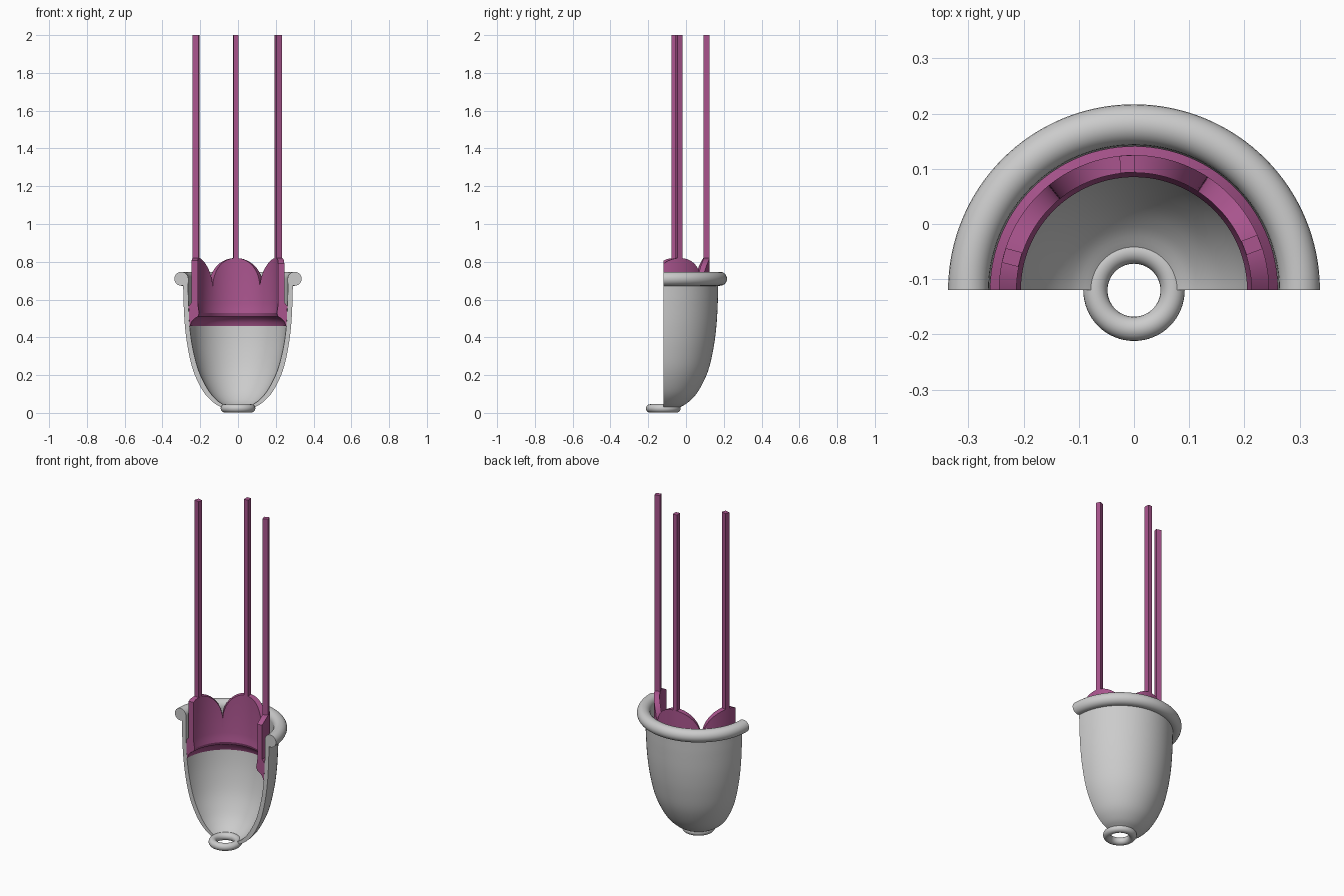
import bpy, bmesh, math
from mathutils import Vector

if "Cube" in bpy.data.objects:
    bpy.data.objects.remove(bpy.data.objects["Cube"])

CY = -0.12                      # axis of the half cup; the section plane is y = CY
PETAL_CENTRES = (21, 93, 165)   # degrees, 72 apart
HALF = 36

pink = bpy.data.materials.new("pink")
pink.diffuse_color = (0.40, 0.09, 0.27, 1)
pink.use_nodes = True
pink.node_tree.nodes["Principled BSDF"].inputs["Base Color"].default_value = pink.diffuse_color


def spline(pts, n=5):
    """Smooth curve through the points."""
    p = [Vector(q) for q in pts]
    p = [2 * p[0] - p[1]] + p + [2 * p[-1] - p[-2]]
    out = []
    for a, b, c, d in zip(p, p[1:], p[2:], p[3:]):
        for i in range(n):
            t = i / n
            out.append(0.5 * (2 * b + (c - a) * t + (2 * a - 5 * b + 4 * c - d) * t * t
                              + (3 * b - a - 3 * c + d) * t ** 3))
    return [tuple(v) for v in out] + [tuple(pts[-1])]


def sweep(name, profile_at, angles, mat=None, smooth=30):
    """Sweep a closed (radius, z) profile round the axis and cap both ends."""
    bm = bmesh.new()
    rings = []
    for a in angles:
        c, s = math.cos(math.radians(a)), math.sin(math.radians(a))
        rings.append([bm.verts.new((r * c, CY + r * s, z)) for r, z in profile_at(a)])
    n = len(rings[0])
    for r0, r1 in zip(rings, rings[1:]):
        for i in range(n):
            j = (i + 1) % n
            bm.faces.new((r0[i], r0[j], r1[j], r1[i]))
    bm.faces.new(rings[0])
    bm.faces.new(rings[-1])
    bmesh.ops.recalc_face_normals(bm, faces=bm.faces)
    me = bpy.data.meshes.new(name)
    bm.to_mesh(me)
    bm.free()
    ob = bpy.data.objects.new(name, me)
    bpy.context.collection.objects.link(ob)
    if mat:
        me.materials.append(mat)
    bpy.ops.object.select_all(action='DESELECT')
    ob.select_set(True)
    bpy.context.view_layer.objects.active = ob
    bpy.ops.object.shade_smooth_by_angle(angle=math.radians(smooth))
    return ob


# Half cup: outer wall, rolled rim, inner wall
outer = spline([(0.078, 0.025), (0.13, 0.055), (0.185, 0.115), (0.236, 0.22),
                (0.265, 0.34), (0.281, 0.46), (0.288, 0.58), (0.29, 0.66)])
rim = [(0.30 + 0.037 * math.cos(math.radians(a)), 0.71 + 0.037 * math.sin(math.radians(a)))
       for a in range(-105, 181, 15)]
inner = spline([(0.264, 0.66), (0.262, 0.57), (0.256, 0.46), (0.239, 0.34),
                (0.207, 0.22), (0.16, 0.125), (0.115, 0.07), (0.072, 0.04)])
cup_profile = outer + rim + inner
sweep("half_cup", lambda a: cup_profile, [180 * i / 64 for i in range(65)])

# Full ring at the foot
bpy.ops.mesh.primitive_torus_add(location=(0, CY, 0.024), major_radius=0.07, minor_radius=0.022,
                                 major_segments=64, minor_segments=20)
ring = bpy.context.object
ring.name = "foot_ring"
bpy.ops.object.shade_smooth_by_angle(angle=math.radians(40))


# Liner with rounded petal tops
def liner_profile(a):
    t = min(abs(a - c) for c in PETAL_CENTRES) / HALF
    top = 0.66 + 0.16 * math.sqrt(max(0, 1 - t * t))
    return [(0.253, 0.46), (0.247, 0.48), (0.232, 0.498), (0.212, 0.51), (0.205, 0.528),
            (0.209, 0.55), (0.213, 0.58), (0.213, top), (0.245, top), (0.245, 0.585),
            (0.261, 0.565), (0.260, 0.52), (0.256, 0.46)]


angles = {0.0, 180.0}
for c in PETAL_CENTRES:
    for i in range(33):
        a = round(c - HALF * math.cos(math.pi * i / 32), 4)
        if 0 < a < 180:
            angles.add(a)
sweep("petal_liner", liner_profile, sorted(angles), pink)

# Square rods standing on the petals
for k, a in enumerate(PETAL_CENTRES):
    r = math.radians(a)
    bpy.ops.mesh.primitive_cube_add(size=1, rotation=(0, 0, r), scale=(0.031, 0.027, 1.2),
                                    location=(0.229 * math.cos(r), CY + 0.229 * math.sin(r), 1.4))
    rod = bpy.context.object
    rod.name = f"rod_{k + 1}"
    rod.data.materials.append(pink)
